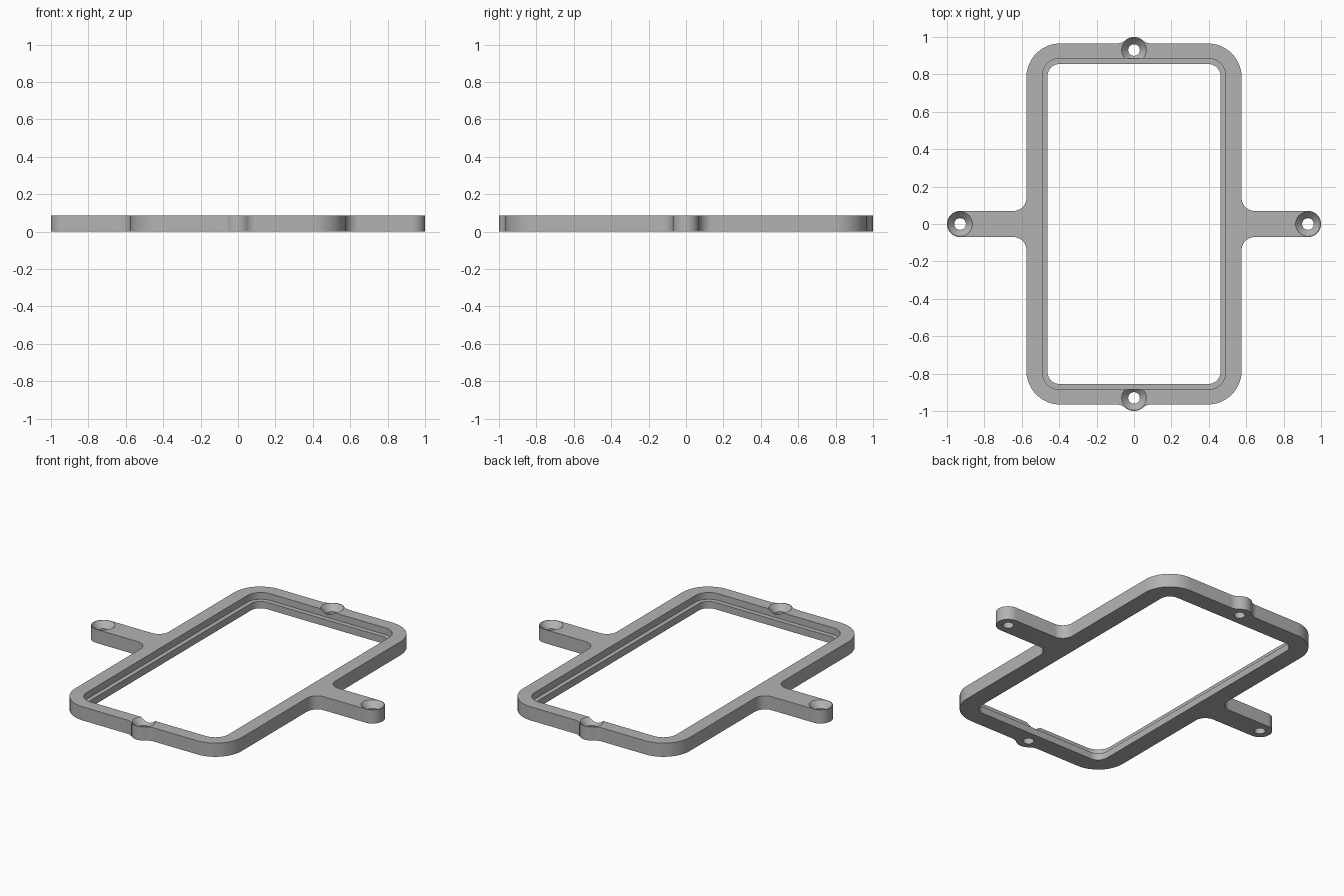
import bpy, bmesh
from math import sin, cos, radians

cube = bpy.data.objects.get("Cube")
if cube:
    bpy.data.objects.remove(cube)

HEIGHT = 0.085
LEDGE = 0.043

grey = bpy.data.materials.new("plain grey")
grey.use_nodes = True
colour = (0.45, 0.45, 0.45, 1)
grey.diffuse_color = colour
grey.node_tree.nodes["Principled BSDF"].inputs["Base Color"].default_value = colour


def arc(cx, cy, r, a0, a1, n=12):
    angles = [radians(a0 + (a1 - a0) * i / n) for i in range(n + 1)]
    return [(cx + r * cos(a), cy + r * sin(a)) for a in angles]


def mirrored(quarter):
    """Complete a closed outline from its first quadrant."""
    half = quarter + [(-x, y) for x, y in reversed(quarter)]
    pts = half + [(x, -y) for x, y in reversed(half)]
    loop = []
    for p in pts:
        if not loop or abs(p[0] - loop[-1][0]) + abs(p[1] - loop[-1][1]) > 1e-5:
            loop.append(p)
    if abs(loop[0][0] - loop[-1][0]) + abs(loop[0][1] - loop[-1][1]) < 1e-5:
        loop.pop()
    return loop


def make_object(name, bm):
    bmesh.ops.recalc_face_normals(bm, faces=bm.faces)
    mesh = bpy.data.meshes.new(name)
    bm.to_mesh(mesh)
    bm.free()
    mesh.materials.append(grey)
    obj = bpy.data.objects.new(name, mesh)
    bpy.context.collection.objects.link(obj)
    return obj


def prism(name, outline, z0, z1):
    bm = bmesh.new()
    face = bm.faces.new([bm.verts.new((x, y, z0)) for x, y in outline])
    out = bmesh.ops.extrude_face_region(bm, geom=[face])
    for v in out["geom"]:
        if isinstance(v, bmesh.types.BMVert):
            v.co.z = z1
    return make_object(name, bm)


def screw_cutter(name, x, y):
    """Through hole with a conical seat, lofted from rings of (radius, z)."""
    bm = bmesh.new()
    rings = []
    for r, z in ((0.031, -0.02), (0.031, 0.048), (0.066, HEIGHT), (0.066, HEIGHT + 0.02)):
        rings.append([bm.verts.new((px, py, z)) for px, py in arc(x, y, r, 0, 360, 40)[:-1]])
    bm.faces.new(rings[0])
    bm.faces.new(rings[-1])
    for low, high in zip(rings, rings[1:]):
        for i in range(len(low)):
            bm.faces.new((low[i - 1], low[i], high[i], high[i - 1]))
    return make_object(name, bm)


def rounded_rectangle(hx, hy, r):
    return mirrored(arc(hx - r, hy - r, r, 0, 90))


# Frame plate: arm tip, arm fillet, frame corner, lug fillet, lug
outline = mirrored(
    arc(0.93, 0, 0.07, 0, 90)
    + arc(0.645, 0.14, 0.07, 270, 180)
    + arc(0.395, 0.785, 0.18, 0, 90)
    + arc(0.0928, 1.035, 0.07, 270, 228.5, 8)
    + arc(0, 0.93, 0.07, 48.5, 90, 8))
frame = prism("mounting_frame", outline, 0, HEIGHT)

# Window opening, stepped recess above it, and four countersunk holes
cutters = [
    prism("opening_cutter", rounded_rectangle(0.463, 0.855, 0.065), -0.05, 0.2),
    prism("recess_cutter", rounded_rectangle(0.49, 0.885, 0.092), LEDGE, 0.2),
]
for side, (x, y) in {"left": (0.93, 0), "right": (-0.93, 0),
                     "front": (0, -0.93), "back": (0, 0.93)}.items():
    cutters.append(screw_cutter(side + "_screw_cutter", x, y))

bpy.context.view_layer.objects.active = frame
frame.select_set(True)
for cutter in cutters:
    mod = frame.modifiers.new(cutter.name, 'BOOLEAN')
    mod.operation = 'DIFFERENCE'
    mod.solver = 'EXACT'
    mod.object = cutter
    bpy.ops.object.modifier_apply(modifier=mod.name)
for cutter in cutters:
    bpy.data.objects.remove(cutter)

# Smooth the curved walls, keep the rims sharp
bpy.ops.object.shade_smooth_by_angle(angle=radians(30))
